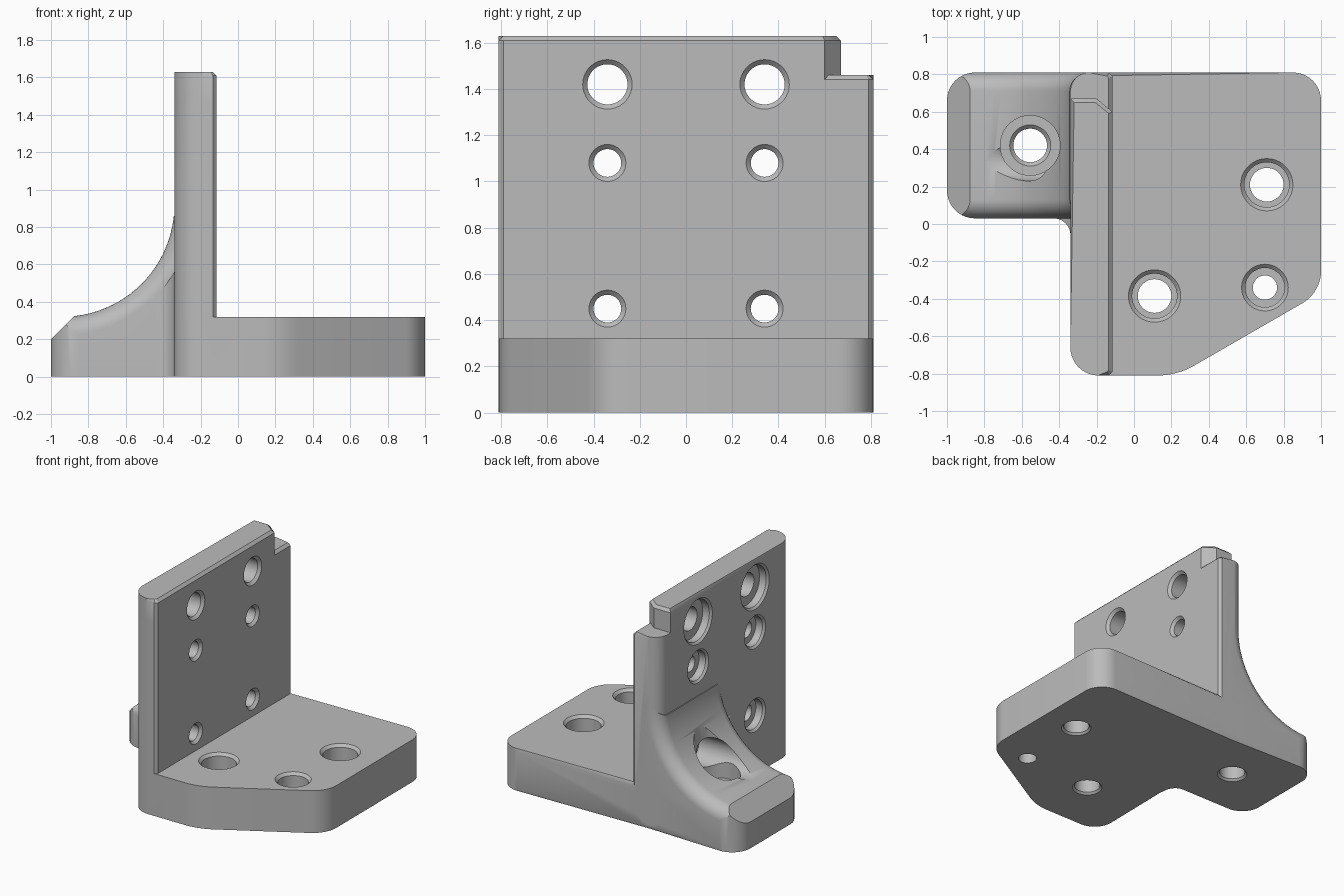
import bpy, bmesh, math
from mathutils import Vector

if "Cube" in bpy.data.objects:
    bpy.data.objects.remove(bpy.data.objects["Cube"])

FRONT, BACK, LEFT = -0.81, 0.81, -0.34   # main faces
WALL_X = -0.115                          # inner face of the wall
PLATE_TOP, CHAMFER, ROUND = 0.32, 0.02, 0.1
FOOT_Y = 0.03

metal = bpy.data.materials.new("grey_metal")
metal.use_nodes = True
metal.diffuse_color = (0.5, 0.5, 0.5, 1)
metal.node_tree.nodes["Principled BSDF"].inputs["Base Color"].default_value = (0.5, 0.5, 0.5, 1)


def finish(bm, name):
    bmesh.ops.recalc_face_normals(bm, faces=bm.faces)
    mesh = bpy.data.meshes.new(name)
    bm.to_mesh(mesh)
    bm.free()
    mesh.materials.append(metal)
    obj = bpy.data.objects.new(name, mesh)
    bpy.context.collection.objects.link(obj)
    return obj


def rounded(corners):
    """Outline from (x, y, radius) corners; tiny radii become chamfers."""
    out = []
    for i, (x, y, r) in enumerate(corners):
        p = Vector((x, y))
        if r == 0:
            out.append(p)
            continue
        a = (Vector(corners[i - 1][:2]) - p).normalized()
        b = (Vector(corners[(i + 1) % len(corners)][:2]) - p).normalized()
        half = a.angle(b) / 2
        t = r / math.tan(half)
        c = p + (a + b).normalized() * (r / math.sin(half))
        v0, v1 = p + a * t - c, p + b * t - c
        phi = math.pi - 2 * half
        n = 1 if r < 0.05 else 10
        for k in range(n + 1):
            f = k / n
            out.append(c + (v0 * math.sin((1 - f) * phi) + v1 * math.sin(f * phi)) / math.sin(phi))
    return out


def prism(name, corners, z0, z1, bottom=False, top=False):
    """Extruded outline with optional chamfers on its end faces."""
    bm = bmesh.new()
    pts = rounded(corners)
    low = [bm.verts.new((p.x, p.y, z0)) for p in pts]
    high = [bm.verts.new((p.x, p.y, z1)) for p in pts]
    f0, f1 = bm.faces.new(low[::-1]), bm.faces.new(high)
    for i in range(len(pts)):
        j = (i + 1) % len(pts)
        bm.faces.new((low[i], low[j], high[j], high[i]))
    edges = (list(f0.edges) if bottom else []) + (list(f1.edges) if top else [])
    if edges:
        bmesh.ops.bevel(bm, geom=edges, offset=CHAMFER, segments=1, affect='EDGES')
    return finish(bm, name)


def loft(rings):
    """Closed solid through rings of equal point count."""
    bm = bmesh.new()
    loops = [[bm.verts.new(p) for p in ring] for ring in rings]
    n = len(loops[0])
    for a, b in zip(loops, loops[1:]):
        for i in range(n):
            j = (i + 1) % n
            bm.faces.new((a[i], a[j], b[j], b[i]))
    bm.faces.new(loops[0][::-1])
    bm.faces.new(loops[-1])
    return bm


def boolean(obj, other, op):
    mod = obj.modifiers.new(op.lower(), 'BOOLEAN')
    mod.operation, mod.solver, mod.object = op, 'EXACT', other
    bpy.context.view_layer.objects.active = obj
    bpy.ops.object.modifier_apply(modifier=mod.name)
    bpy.data.objects.remove(other)


def drill(obj, axis, u, v, profile):
    """Cut a stepped round hole given as (radius, position along axis)."""
    n = 36
    rings = []
    for r, t in profile:
        ring = []
        for k in range(n):
            a = 2 * math.pi * k / n
            p, q = u + r * math.cos(a), v + r * math.sin(a)
            ring.append((p, q, t) if axis == 'Z' else (t, p, q))
        rings.append(ring)
    cutter = finish(loft(rings), "hole_cutter")
    cutter.hide_render = True
    boolean(obj, cutter, 'DIFFERENCE')


# Base plate with one slanted corner
bracket = prism("angle_bracket", [
    (LEFT, FRONT, 0.15), (0.23, FRONT, 0.4), (1, -0.366, 0.2),
    (1, BACK, 0.15), (LEFT, BACK, 0)], 0, PLATE_TOP, bottom=True, top=True)

# Upright wall: full-width lower part, shorter upper part that leaves the notch
wall = prism("wall", [
    (LEFT, FRONT, 0.15), (WALL_X, FRONT, CHAMFER),
    (WALL_X, BACK, CHAMFER), (LEFT, BACK, ROUND)], 0.1, 1.46, top=True)
wall_top = prism("wall_top", [
    (LEFT, FRONT, 0.15), (WALL_X, FRONT, CHAMFER), (WALL_X, 0.6, 0),
    (-0.2, 0.67, 0), (LEFT, 0.67, 0)], 0.1, 1.63, top=True)

# Foot: concave sweep with rounded long edges
R, CX, CZ = 0.6, -0.94, 0.92


def foot_section(y, d):
    ring = [(-1.1, y, -0.1), (-1.1, y, CZ - R - d)]
    for k in range(25):
        a = math.pi / 2 * k / 24
        ring.append((CX + (R + d) * math.sin(a), y, CZ - (R + d) * math.cos(a)))
    return ring + [(-0.15, y, CZ), (-0.15, y, -0.1)]


steps = [(ROUND * (1 - math.cos(a)), ROUND * (1 - math.sin(a)))
         for a in (math.pi / 2 * k / 10 for k in range(11))]
stations = [(-0.3, ROUND)] + [(FOOT_Y + s, d) for s, d in steps]
stations += [(BACK - s, d) for s, d in reversed(steps)] + [(0.9, ROUND)]
bm = loft([foot_section(y, d) for y, d in stations])

# Sloped toe of the foot
cut = bmesh.ops.bisect_plane(bm, geom=bm.verts[:] + bm.edges[:] + bm.faces[:],
                             plane_co=(-1, 0, 0.2), plane_no=(-1, 0, 1), clear_outer=True)
bmesh.ops.contextual_create(
    bm, geom=[e for e in cut["geom_cut"] if isinstance(e, bmesh.types.BMEdge)])
sweep = finish(bm, "foot_sweep")

foot = prism("foot", [
    (-0.2, BACK, 0), (-1, BACK, 0.15), (-1, FOOT_Y, 0.15),
    (LEFT, FOOT_Y, 0.09), (LEFT, -0.2, 0), (-0.2, -0.2, 0)], 0, 1.2, bottom=True)
boolean(foot, sweep, 'INTERSECT')

for part in (wall, wall_top, foot):
    boolean(bracket, part, 'UNION')

# Stepped holes through the wall
for y in (-0.34, 0.34):
    for z, bore, head in ((1.42, 0.087, 0.155), (1.08, 0.06, 0.11), (0.45, 0.06, 0.11)):
        if y > 0 and z < 1:     # this one opens through the foot
            entry = [(head, -1.2)]
        else:
            entry = [(head + 0.015, -0.5), (head + 0.015, LEFT), (head, LEFT + 0.015)]
        drill(bracket, 'X', y, z, entry + [
            (head, -0.27), (bore, -0.27), (bore, WALL_X - CHAMFER),
            (bore + CHAMFER, WALL_X), (bore + CHAMFER, 0)])

# Stepped holes through the base plate
for x, y in ((0.71, 0.21), (0.11, -0.385)):
    drill(bracket, 'Z', x, y, [
        (0.105, -0.1), (0.105, 0), (0.09, 0.015), (0.09, 0.12), (0.12, 0.12),
        (0.12, 0.3), (0.14, PLATE_TOP), (0.14, 0.5)])
drill(bracket, 'Z', 0.7, -0.34, [
    (0.065, -0.1), (0.065, 0.1), (0.105, 0.1),
    (0.105, 0.3), (0.125, PLATE_TOP), (0.125, 0.5)])

# Foot hole with a flat seat
drill(bracket, 'Z', -0.555, 0.42, [
    (0.105, -0.1), (0.105, 0), (0.09, 0.015), (0.09, 0.23), (0.11, 0.25),
    (0.16, 0.25), (0.16, 1.2)])

# Smooth curved faces, crisp edges
bpy.ops.object.select_all(action='DESELECT')
bracket.select_set(True)
bpy.context.view_layer.objects.active = bracket
bpy.ops.object.shade_smooth_by_angle(angle=math.radians(30))
